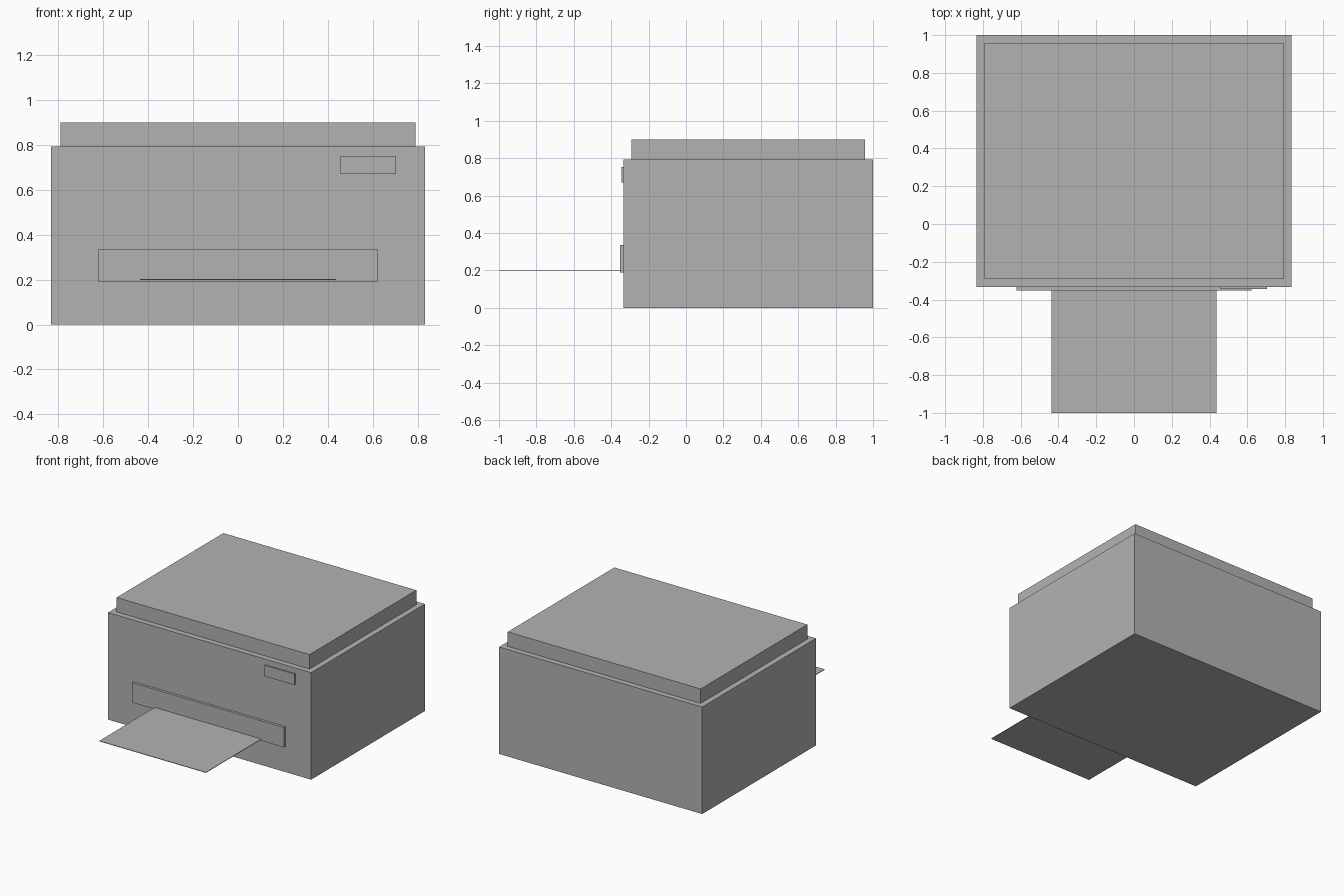
import bpy

if "Cube" in bpy.data.objects:
    bpy.data.objects.remove(bpy.data.objects["Cube"])

# One plain grey for the whole machine
grey = bpy.data.materials.new("plain_grey")
grey.diffuse_color = (0.45, 0.45, 0.45, 1.0)
grey.use_nodes = True
grey.node_tree.nodes["Principled BSDF"].inputs["Base Color"].default_value = grey.diffuse_color


def box(name, x, y, z):
    """Box spanning the given (min, max) ranges."""
    bpy.ops.mesh.primitive_cube_add(
        size=1, location=[(a + b) / 2 for a, b in (x, y, z)])
    ob = bpy.context.object
    ob.name = name
    ob.scale = [b - a for a, b in (x, y, z)]
    bpy.ops.object.transform_apply(location=False, rotation=False, scale=True)
    ob.data.materials.append(grey)
    return ob


FRONT = -0.333
# Main housing
box("body", (-0.833, 0.833), (FRONT, 1.0), (0.0, 0.793))
# Scanner lid, inset evenly
box("scanner_lid", (-0.791, 0.791), (FRONT + 0.042, 0.958), (0.793, 0.9))
# Raised control panel at the upper right
box("control_panel", (0.457, 0.704), (FRONT - 0.011, FRONT), (0.67, 0.752))
# Paper outlet plate
box("outlet_plate", (-0.622, 0.622), (FRONT - 0.019, FRONT), (0.19, 0.337))
# Sheet coming out of the outlet
box("paper_sheet", (-0.437, 0.437), (-1.0, FRONT), (0.199, 0.203))
